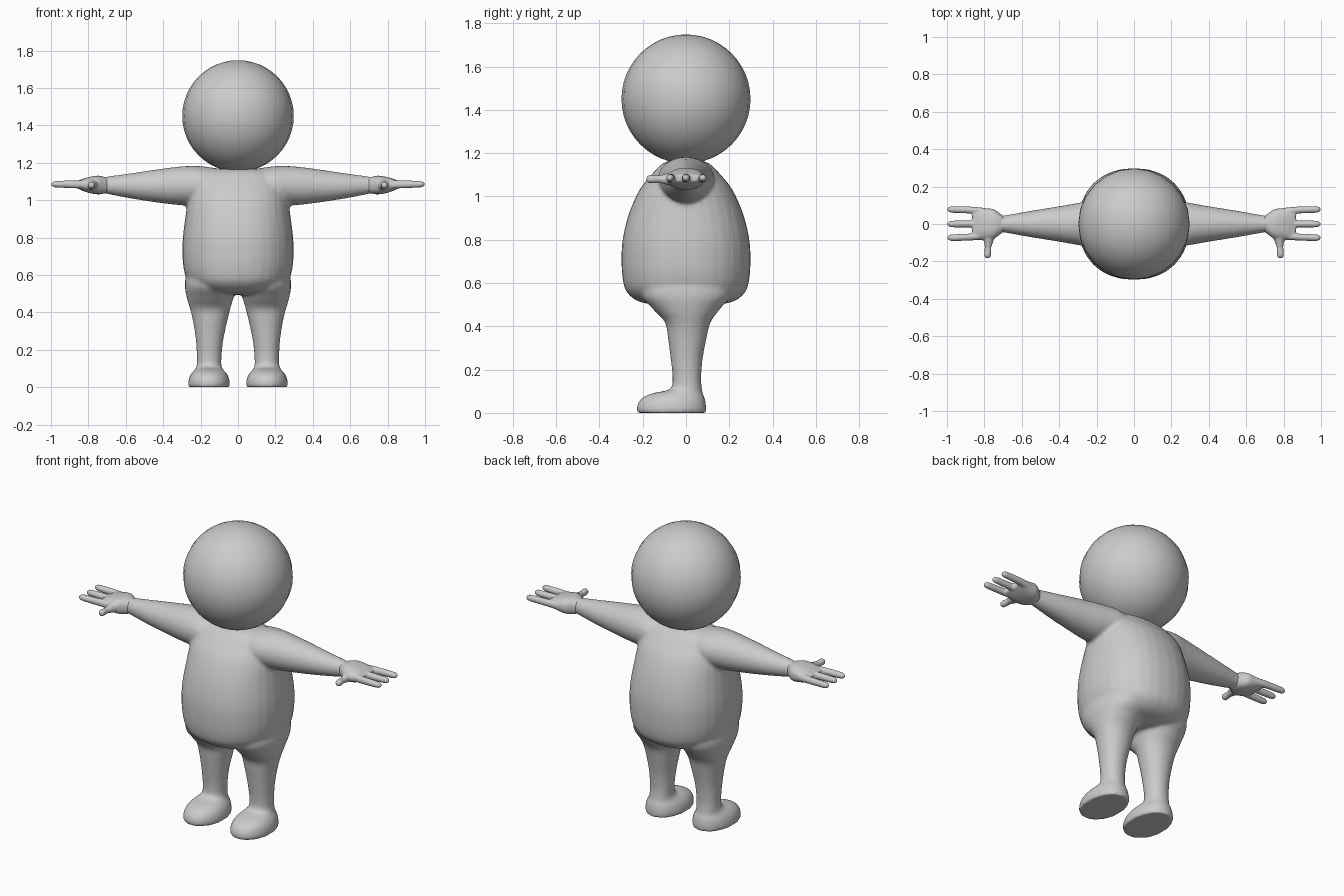
import bpy, bmesh
from math import sin, cos, pi, copysign
from mathutils import Vector

cube = bpy.data.objects.get("Cube")
if cube:
    bpy.data.objects.remove(cube, do_unlink=True)

grey = bpy.data.materials.new("soft grey")
grey.use_nodes = True
grey.diffuse_color = (0.6, 0.6, 0.6, 1)
grey.node_tree.nodes["Principled BSDF"].inputs["Base Color"].default_value = (0.6, 0.6, 0.6, 1)


def smooth_path(rows, steps=4):
    """Catmull-Rom through rows of numbers."""
    pts = [Vector(r) for r in rows]
    pts = [pts[0]] + pts + [pts[-1]]
    out = []
    for a, b, c, d in zip(pts, pts[1:], pts[2:], pts[3:]):
        for i in range(steps):
            t = i / steps
            out.append(0.5 * (2*b + (c-a)*t + (2*a-5*b+4*c-d)*t*t + (3*b-a-3*c+d)*t**3))
    return out + [pts[-1]]


def loft(bm, rows, along, side=1, power=2.0, sides=32):
    """Rows are (position, centre u, centre v, radius u, radius v)."""
    rings = []
    for p, cu, cv, ru, rv in smooth_path(rows):
        ring = []
        for k in range(sides):
            c, s = cos(2*pi*k/sides), sin(2*pi*k/sides)
            u = cu + max(ru, 0.003) * copysign(abs(c)**(2/power), c)
            v = cv + max(rv, 0.003) * copysign(abs(s)**(2/power), s)
            co = (u, v, p) if along == "z" else (p, u, v)
            ring.append(bm.verts.new((co[0]*side, co[1], co[2])))
        rings.append(ring)
    faces = [bm.faces.new(rings[0]), bm.faces.new(rings[-1])]
    for a, b in zip(rings, rings[1:]):
        for k in range(sides):
            j = (k+1) % sides
            faces.append(bm.faces.new((a[k], a[j], b[j], b[k])))
    bmesh.ops.recalc_face_normals(bm, faces=faces)


def finish(bm, name, voxel=None, rounds=0):
    mesh = bpy.data.meshes.new(name)
    bm.to_mesh(mesh)
    bm.free()
    mesh.materials.append(grey)
    ob = bpy.data.objects.new(name, mesh)
    bpy.context.collection.objects.link(ob)
    mesh.shade_smooth()
    if voxel:
        # fuse the overlapping lofts into one soft skin
        mod = ob.modifiers.new("fuse", 'REMESH')
        mod.mode, mod.voxel_size, mod.use_smooth_shade = 'VOXEL', voxel, True
        soft = ob.modifiers.new("soften", 'SMOOTH')
        soft.factor, soft.iterations = 0.5, rounds
    return ob


# Head
bm = bmesh.new()
bmesh.ops.create_uvsphere(bm, u_segments=24, v_segments=24, radius=0.298)
bmesh.ops.translate(bm, verts=bm.verts, vec=(0, 0, 1.45))
finish(bm, "head")

# Torso, arms and legs as one skin
torso = [(0.495, 0, 0, 0.14, 0.12), (0.515, 0, 0, 0.21, 0.22), (0.56, 0, 0, 0.265, 0.275),
         (0.62, 0, 0, 0.288, 0.293), (0.7, 0, 0, 0.297, 0.298), (0.8, 0, 0, 0.295, 0.293),
         (0.92, 0, 0, 0.28, 0.264), (1.03, 0, 0, 0.265, 0.215), (1.1, 0, 0, 0.24, 0.16),
         (1.15, 0, 0, 0.2, 0.11), (1.168, 0, 0, 0.15, 0.06)]
leg = [(0, 0.155, -0.067, 0.111, 0.16), (0.03, 0.155, -0.067, 0.111, 0.16),
       (0.065, 0.155, -0.06, 0.1, 0.148), (0.09, 0.155, -0.04, 0.08, 0.118),
       (0.11, 0.155, 0, 0.067, 0.074), (0.16, 0.154, 0.004, 0.066, 0.066),
       (0.25, 0.152, 0.003, 0.073, 0.074), (0.35, 0.149, 0.006, 0.091, 0.09),
       (0.42, 0.149, 0.008, 0.108, 0.106), (0.48, 0.149, 0.002, 0.125, 0.155),
       (0.56, 0.146, 0, 0.138, 0.21), (0.7, 0.14, 0, 0.12, 0.15)]
arm = [(0.05, 0, 1.085, 0.1, 0.075), (0.18, 0, 1.082, 0.13, 0.098),
       (0.28, 0, 1.077, 0.116, 0.105), (0.4, 0, 1.076, 0.095, 0.093),
       (0.55, 0, 1.076, 0.071, 0.071), (0.68, 0, 1.079, 0.048, 0.05),
       (0.74, 0, 1.082, 0.04, 0.04)]
bm = bmesh.new()
loft(bm, torso, "z", power=2.2)
for side in (1, -1):
    loft(bm, leg, "z", side, power=2.1)
    loft(bm, arm, "x", side)
finish(bm, "body", 0.01, 7)

# Hands: palm, three fingers and a forward thumb
palm = [(0.69, 0, 1.08, 0.036, 0.036), (0.72, 0, 1.08, 0.058, 0.046),
        (0.75, 0, 1.081, 0.079, 0.05), (0.79, 0, 1.081, 0.084, 0.044),
        (0.83, 0, 1.082, 0.085, 0.032), (0.865, 0, 1.084, 0.078, 0.016)]
for side, label in ((1, "left"), (-1, "right")):
    bm = bmesh.new()
    loft(bm, palm, "x", side, power=2.5)
    for y in (-0.073, 0, 0.078):
        finger = [(0.8, y*0.85, 1.082, 0.02, 0.024), (0.87, y*0.95, 1.084, 0.019, 0.021),
                  (0.97, y, 1.085, 0.018, 0.018), (0.99, y, 1.085, 0.013, 0.013),
                  (0.999, y, 1.085, 0.004, 0.004)]
        loft(bm, finger, "x", side, sides=16)
    # the thumb is a row of overlapping balls
    for i in range(17):
        t = i / 16
        ball = bmesh.ops.create_icosphere(bm, subdivisions=2, radius=0.036 - 0.018*min(1, t*1.6) + 0.005*max(0, t-0.6))
        bmesh.ops.translate(bm, verts=ball["verts"], vec=(side*(0.775 + 0.008*t), -0.05 - 0.115*t, 1.08))
    finish(bm, label + "_hand", 0.006, 4)
